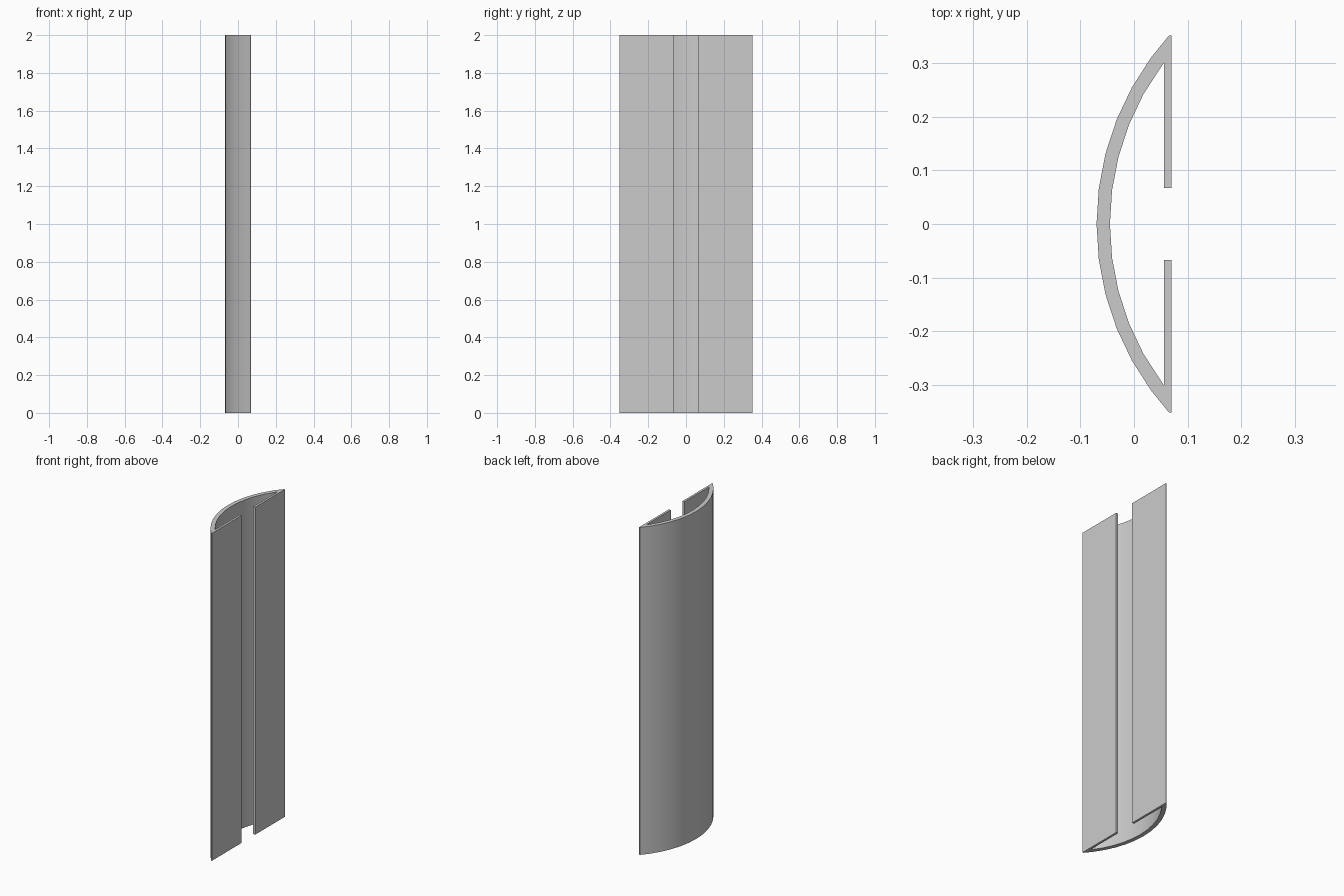
import bpy
import bmesh
from math import radians, sin, cos

cube = bpy.data.objects.get("Cube")
if cube:
    bpy.data.objects.remove(cube, do_unlink=True)

HEIGHT = 2.0
CENTRE_X = 0.456              # centre of the curved wall's arc
R_OUT, R_IN = 0.526, 0.501
STEP = 7.25                   # degrees per arc segment
LIP_IN, LIP_OUT = 0.056, 0.07 # lip thickness range in x
GAP = 0.067                   # half width of the slot


def arc(radius, degrees):
    return [(CENTRE_X - radius * cos(radians(a)), radius * sin(radians(a)))
            for a in degrees]


def mirrored(points):
    return [(x, -y) for x, y in reversed(points)]


grey = bpy.data.materials.new("plain grey")
grey.use_nodes = True
colour = (0.6, 0.6, 0.6, 1.0)
grey.diffuse_color = colour
grey.node_tree.nodes["Principled BSDF"].inputs["Base Color"].default_value = colour

# Half cross-section: outer arc to the tip, slotted lip, inner arc back
steps = [i * STEP for i in range(1, 6)]
outer = arc(R_OUT, steps + [42.0])
tip_y = outer[-1][1]
lip = [(LIP_OUT, tip_y), (LIP_OUT, GAP), (LIP_IN, GAP)]
inner = arc(R_IN, [37.07] + steps[3::-1])
half = outer + lip + inner
section = ([(CENTRE_X - R_OUT, 0)] + half
           + [(CENTRE_X - R_IN, 0)] + mirrored(half))

# Extrude the section to full height
bm = bmesh.new()
base = bm.faces.new([bm.verts.new((x, y, 0)) for x, y in section])
top = bmesh.ops.extrude_face_region(bm, geom=[base], use_keep_orig=True)
verts = [v for v in top["geom"] if isinstance(v, bmesh.types.BMVert)]
bmesh.ops.translate(bm, verts=verts, vec=(0, 0, HEIGHT))
bmesh.ops.recalc_face_normals(bm, faces=bm.faces)
mesh = bpy.data.meshes.new("slotted_channel")
bm.to_mesh(mesh)
bm.free()
mesh.materials.append(grey)

channel = bpy.data.objects.new("slotted_channel", mesh)
bpy.context.collection.objects.link(channel)
bpy.ops.object.select_all(action="DESELECT")
channel.select_set(True)
bpy.context.view_layer.objects.active = channel
bpy.ops.object.shade_smooth_by_angle(angle=radians(30))
